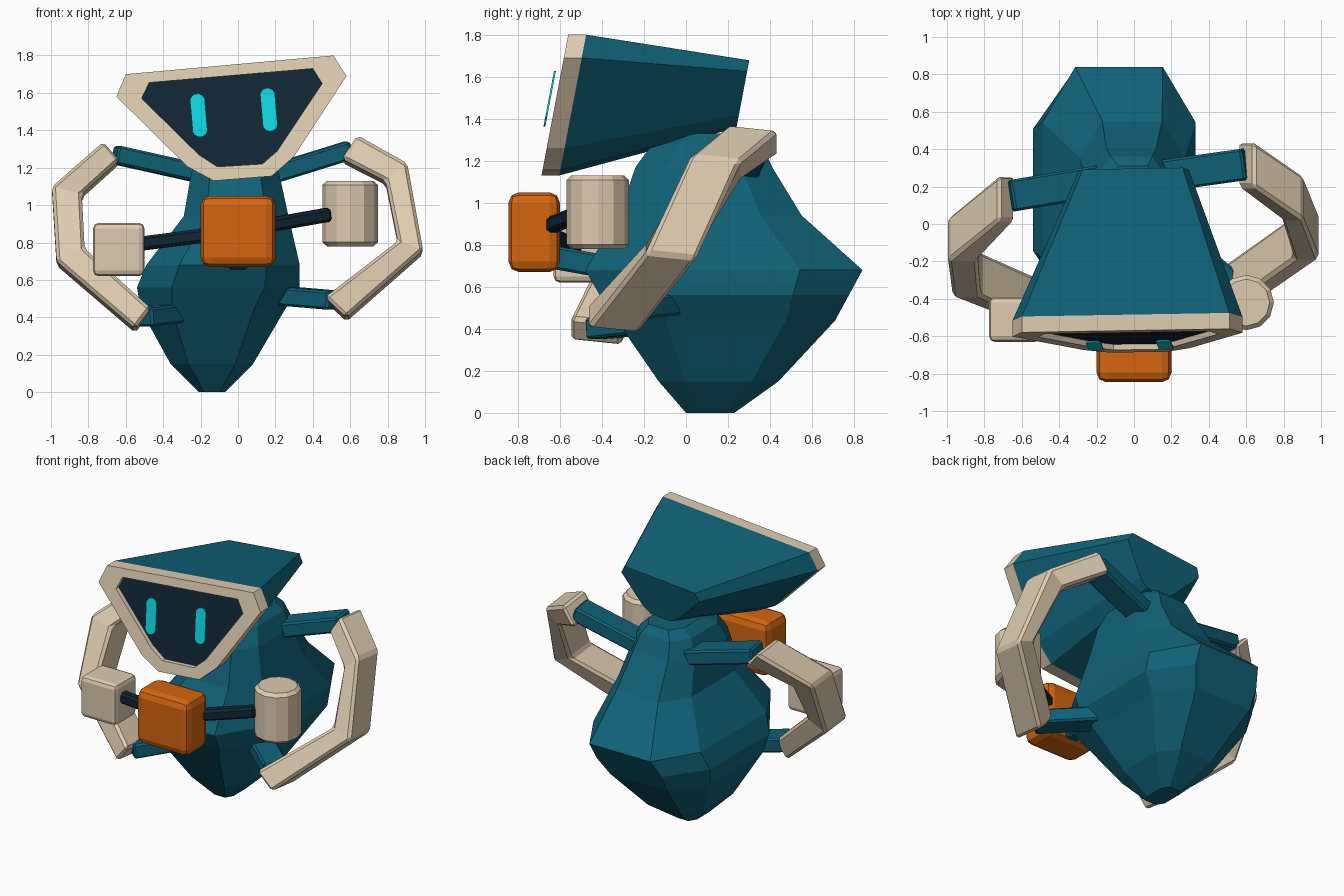
import bpy, bmesh, math
from mathutils import Vector

if "Cube" in bpy.data.objects:
    bpy.data.objects.remove(bpy.data.objects["Cube"])


def material(name, rgb):
    m = bpy.data.materials.new(name)
    m.diffuse_color = (*rgb, 1)
    m.use_nodes = True
    m.node_tree.nodes["Principled BSDF"].inputs["Base Color"].default_value = m.diffuse_color
    return m


TEAL = material("deep_teal", (0.005, 0.122, 0.188))
CREAM = material("cream", (0.73, 0.60, 0.43))
ORANGE = material("orange", (0.66, 0.133, 0.005))
DARK = material("dark_navy", (0.005, 0.019, 0.034))
CYAN = material("bright_cyan", (0.004, 0.66, 0.74))


def finish(name, bm, mat, bevel=0, segments=1):
    bmesh.ops.recalc_face_normals(bm, faces=bm.faces)
    me = bpy.data.meshes.new(name)
    bm.to_mesh(me)
    bm.free()
    me.materials.append(mat)
    ob = bpy.data.objects.new(name, me)
    bpy.context.collection.objects.link(ob)
    if bevel:
        mod = ob.modifiers.new("bevel", 'BEVEL')
        mod.width, mod.segments = bevel, segments
        mod.limit_method = 'ANGLE'
        mod.angle_limit = math.radians(40)
    return ob


def loft(name, loops, mat, bevel=0, caps=(True, True)):
    """Skin equal-length loops of points."""
    bm = bmesh.new()
    rings = [[bm.verts.new(p) for p in lp] for lp in loops]
    n = len(rings[0])
    for a, b in zip(rings, rings[1:]):
        for i in range(n):
            j = (i + 1) % n
            bm.faces.new((a[i], a[j], b[j], b[i]))
    if caps[0]:
        bm.faces.new(rings[0])
    if caps[1]:
        bm.faces.new(rings[-1])
    return finish(name, bm, mat, bevel)


def bar(name, a, b, w, h, mat, bevel=0.012):
    """Rectangular strut between two points: w sideways, h upwards."""
    a, b = Vector(a), Vector(b)
    d = (b - a).normalized()
    s = d.cross(Vector((0, 0, 1))).normalized()
    u = s.cross(d)
    corners = [(-1, -1), (1, -1), (1, 1), (-1, 1)]
    loops = [[p + s * (i * w / 2) + u * (j * h / 2) for i, j in corners] for p in (a, b)]
    return loft(name, loops, mat, bevel)


# Body: octagonal rings (z, left, right, front, back)
rings = [(0, -0.21, -0.07, 0.0, 0.23), (0.15, -0.36, 0.08, -0.13, 0.44),
         (0.44, -0.52, 0.25, -0.33, 0.71), (0.56, -0.54, 0.33, -0.41, 0.775),
         (0.68, -0.49, 0.33, -0.48, 0.84), (0.94, -0.29, 0.27, -0.32, 0.55),
         (1.17, -0.25, 0.22, -0.24, 0.41), (1.28, -0.21, 0.18, -0.16, 0.36),
         (1.33, -0.14, 0.13, -0.05, 0.31)]
octagon = [(1, .55), (.57, 1), (-.57, 1), (-1, .55), (-1, -.55), (-.57, -1), (.57, -1), (1, -.55)]
loft("body", [[((l + r) / 2 + i * (r - l) / 2, (f + b) / 2 + j * (b - f) / 2, z)
               for i, j in octagon] for z, l, r, f, b in rings], TEAL)

# Head: outlines in the leaning face plane
outer = [(-0.65, 1.58), (-0.60, 1.70), (0.51, 1.80), (0.58, 1.69),
         (0.30, 1.26), (0.18, 1.155), (-0.13, 1.13), (-0.27, 1.205)]
inner = [(-0.515, 1.57), (-0.475, 1.655), (0.40, 1.73), (0.45, 1.65),
         (0.21, 1.29), (0.13, 1.22), (-0.11, 1.205), (-0.21, 1.27)]


def face_y(z, off=0):
    return -0.625 + 0.19 * (z - 1.46) + off


def on_face(pts, off):
    return [(x, face_y(z, off), z) for x, z in pts]


back = [(0.015 + 0.48 * x, 0.27 + 0.19 * 0.48 * (z - 1.46), 1.515 + 0.48 * (z - 1.46)) for x, z in outer]
loft("head_shell", [on_face(outer, 0.085), back], TEAL)
loft("face_frame", [on_face(outer, 0.085), on_face(outer, 0),
                    on_face(inner, 0), on_face(inner, 0.05)], CREAM, caps=(False, False))
loft("face_screen", [on_face(inner, 0.03), on_face(inner, 0.07)], DARK)

# Eyes: thin rounded plates hovering before the screen
for side, cx, cz in (("left", -0.21, 1.48), ("right", 0.165, 1.51)):
    roll = math.radians(5)
    pts = []
    for k in range(12):
        a = math.radians(15 + 30 * k)
        x, z = 0.041 * math.cos(a), 0.04 * math.sin(a)
        z += 0.077 if z > 0 else -0.077
        pts.append((cx + x * math.cos(roll) - z * math.sin(roll),
                    cz + x * math.sin(roll) + z * math.cos(roll)))
    loft(side + "_eye", [on_face(pts, -0.035), on_face(pts, -0.026)], CYAN)

# Arms: bent bands, front-face outlines with depth running back
arms = {
    "right": ([(0.64, 1.375), (0.905, 1.225), (0.99, 0.76), (0.58, 0.40)],
              [(0.555, 1.25), (0.79, 1.13), (0.855, 0.81), (0.465, 0.51)],
              [0.20, 0.02, -0.19, -0.47]),
    "left": ([(-0.72, 1.34), (-0.995, 1.10), (-0.97, 0.70), (-0.55, 0.34)],
             [(-0.635, 1.24), (-0.835, 1.06), (-0.82, 0.77), (-0.465, 0.45)],
             [0.02, -0.20, -0.39, -0.55]),
}
for side, (out, inn, ys) in arms.items():
    loops = [[(o[0], y, o[1]), (o[0], y + 0.24, o[1] - 0.025),
              (i[0], y + 0.24, i[1] - 0.025), (i[0], y, i[1])]
             for o, i, y in zip(out, inn, ys)]
    loft(side + "_arm", loops, CREAM, 0.018)

# Struts joining the arms to the body
bar("right_upper_strut", (0.10, 0.25, 1.14), (0.60, 0.32, 1.295), 0.17, 0.10, TEAL)
bar("left_upper_strut", (-0.12, 0.24, 1.15), (-0.66, 0.15, 1.27), 0.17, 0.10, TEAL)
bar("right_lower_strut", (0.18, -0.05, 0.52), (0.53, -0.34, 0.49), 0.16, 0.10, TEAL)
bar("left_lower_strut", (-0.28, -0.16, 0.43), (-0.52, -0.43, 0.40), 0.16, 0.10, TEAL)
bar("front_strut", (0, -0.35, 0.69), (0, -0.63, 0.74), 0.10, 0.11, TEAL)


def block(name, lo, hi, mat, bevel, segments=1):
    bm = bmesh.new()
    bmesh.ops.create_cube(bm, size=1)
    for v in bm.verts:
        v.co = [(l + h) / 2 + c * (h - l) for l, h, c in zip(lo, hi, v.co)]
    return finish(name, bm, mat, bevel, segments)


# Front orange box, side cube and side canister
block("center_box", (-0.2, -0.845, 0.67), (0.2, -0.60, 1.05), ORANGE, 0.05, 2)
block("left_cube", (-0.775, -0.63, 0.62), (-0.50, -0.39, 0.905), CREAM, 0.03, 2)
bm = bmesh.new()
bmesh.ops.create_cone(bm, cap_ends=True, segments=12, radius1=0.148, radius2=0.148, depth=0.35)
bmesh.ops.translate(bm, verts=bm.verts, vec=(0.6, -0.42, 0.955))
finish("right_canister", bm, CREAM, 0.022)

# Dark rods holding the side pieces
bar("right_rod", (0.12, -0.66, 0.885), (0.49, -0.50, 0.95), 0.07, 0.075, DARK, 0.015)
bar("left_rod", (-0.12, -0.66, 0.845), (-0.55, -0.52, 0.79), 0.07, 0.075, DARK, 0.015)
